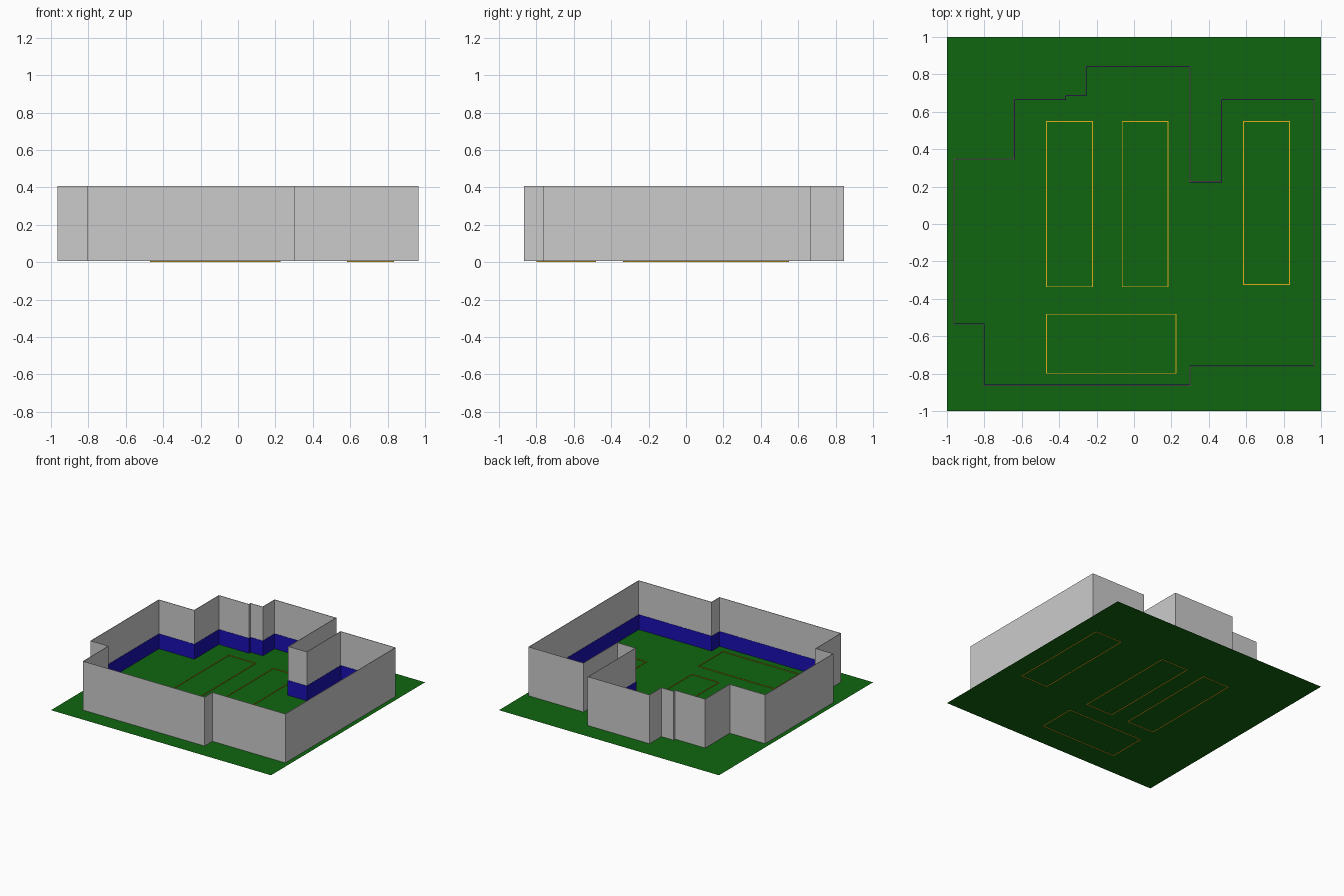
import bpy, bmesh
from mathutils import Vector

if "Cube" in bpy.data.objects:
    bpy.data.objects.remove(bpy.data.objects["Cube"])


def material(name, rgb):
    m = bpy.data.materials.new(name)
    m.diffuse_color = (*rgb, 1)
    m.use_nodes = True
    m.node_tree.nodes["Principled BSDF"].inputs["Base Color"].default_value = m.diffuse_color
    return m


GREEN = material("grass_green", (0.005, 0.13, 0.005))
BLUE = material("deep_blue", (0.01, 0.005, 0.45))
YELLOW = material("line_yellow", (0.75, 0.42, 0.01))
PINK = material("pale_pink", (0.8, 0.5, 0.75))


def inset(pts, d):
    """Offset a counter-clockwise outline inwards by d (right-angled corners)."""
    out = []
    for i, p in enumerate(pts):
        p = Vector(p)
        a = (p - Vector(pts[i - 1])).normalized()
        b = (Vector(pts[(i + 1) % len(pts)]) - p).normalized()
        out.append(p + d * Vector((-a.y - b.y, a.x + b.x)))
    return out


def ring(name, pts, z0, z1, d0, d1, side=None, top=None):
    """Closed thin wall following an outline, between insets d0 and d1."""
    bm = bmesh.new()
    outer, inner = inset(pts, d0), inset(pts, d1)
    loops = [[bm.verts.new((p.x, p.y, z)) for p in o]
             for o, z in ((outer, z0), (outer, z1), (inner, z1), (inner, z0))]
    for k in range(4):
        lo, hi = loops[k], loops[(k + 1) % 4]
        for i in range(len(pts)):
            j = (i + 1) % len(pts)
            f = bm.faces.new((lo[i], lo[j], hi[j], hi[i]))
            f.material_index = 1 if (top and k == 1) else 0
    me = bpy.data.meshes.new(name)
    bm.to_mesh(me)
    bm.free()
    ob = bpy.data.objects.new(name, me)
    bpy.context.collection.objects.link(ob)
    if side or top:
        me.materials.append(side)
    if top:
        me.materials.append(top)
    return ob


# Flat grass ground
bpy.ops.mesh.primitive_plane_add(size=2, location=(0, 0, 0.005))
ground = bpy.context.object
ground.name = "ground"
ground.data.materials.append(GREEN)

# Perimeter wall with a blue band along the inside foot
outline = [(-0.805, -0.865), (0.302, -0.865), (0.302, -0.763), (0.965, -0.763),
           (0.965, 0.669), (0.464, 0.669), (0.464, 0.229), (0.302, 0.229),
           (0.302, 0.845), (-0.26, 0.845), (-0.26, 0.691), (-0.37, 0.691),
           (-0.37, 0.669), (-0.643, 0.669), (-0.643, 0.35), (-0.965, 0.35),
           (-0.965, -0.538), (-0.805, -0.538)]
GREY = material("wall_grey", (0.8, 0.8, 0.8))
ring("perimeter_wall", outline, 0.007, 0.408, 0, 0.004, GREY, PINK)
ring("inner_blue_band", outline, 0.007, 0.13, 0.004, 0.006, BLUE)

# Yellow floor markings
plots = [(-0.47, -0.338, -0.22, 0.55), (-0.065, -0.338, 0.184, 0.55),
         (0.584, -0.325, 0.834, 0.55), (-0.47, -0.8, 0.226, -0.48)]
for n, (x0, y0, x1, y1) in enumerate(plots, 1):
    ring(f"floor_marking_{n}", [(x0, y0), (x1, y0), (x1, y1), (x0, y1)],
         0, 0.01, 0, 0.004, YELLOW)
